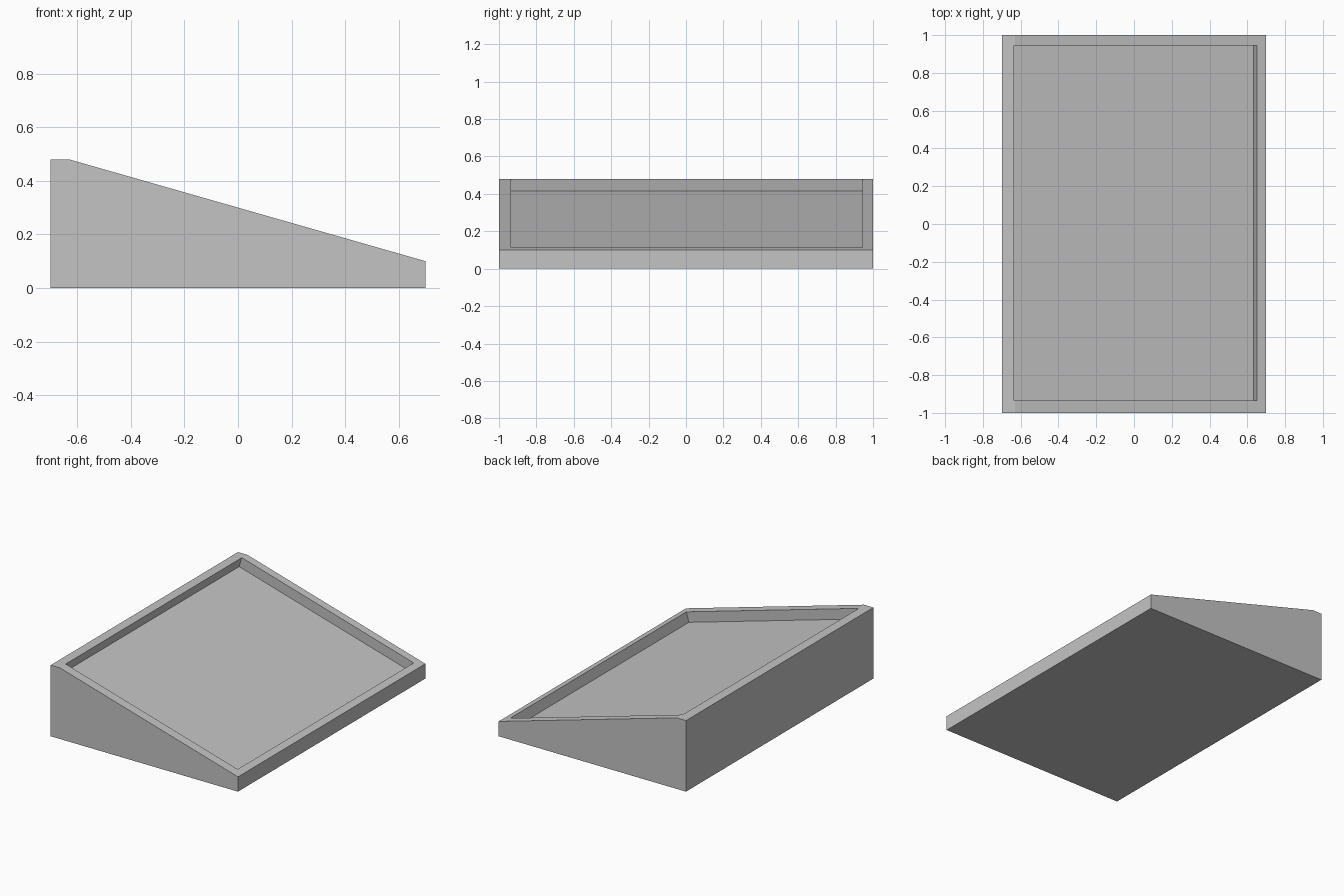
import bpy
import bmesh
from mathutils import Vector

if "Cube" in bpy.data.objects:
    bpy.data.objects.remove(bpy.data.objects["Cube"], do_unlink=True)

grey = bpy.data.materials.new("plain grey")
grey.use_nodes = True
grey.diffuse_color = (0.55, 0.55, 0.55, 1)
grey.node_tree.nodes["Principled BSDF"].inputs["Base Color"].default_value = grey.diffuse_color


def prism(name, profile, y_front, y_back):
    """Extrude an x-z profile along y."""
    bm = bmesh.new()
    face = bm.faces.new([bm.verts.new((x, y_front, z)) for x, z in profile])
    moved = bmesh.ops.extrude_face_region(bm, geom=[face])["geom"]
    bmesh.ops.translate(bm, vec=(0, y_back - y_front, 0),
                        verts=[v for v in moved if isinstance(v, bmesh.types.BMVert)])
    bmesh.ops.recalc_face_normals(bm, faces=bm.faces)
    mesh = bpy.data.meshes.new(name)
    bm.to_mesh(mesh)
    bm.free()
    mesh.materials.append(grey)
    obj = bpy.data.objects.new(name, mesh)
    bpy.context.collection.objects.link(obj)
    return obj


# Wedge body with a narrow level ledge along its tall side
body = prism("sloped_tray",
             [(-0.7, 0), (0.7, 0), (0.7, 0.1), (-0.63, 0.48), (-0.7, 0.48)], -1, 1)

# Recess cut square to the slope, with its floor parallel to it
low = Vector((0.633, 0.048))
high = Vector((-0.653, 0.415))
along = (high - low).normalized()
up = Vector((-along.y, along.x))
if up.y < 0:
    up.negate()
rise = up * 0.3
cutter = prism("recess_cutter", [low, low + rise, high + rise, high], -0.935, 0.945)
cutter.hide_render = True

cut = body.modifiers.new("recess", 'BOOLEAN')
cut.operation = 'DIFFERENCE'
cut.solver = 'EXACT'
cut.object = cutter

# Bake the cut and drop the cutter
bpy.context.view_layer.update()
evaluated = body.evaluated_get(bpy.context.evaluated_depsgraph_get())
baked = bpy.data.meshes.new_from_object(evaluated)
body.modifiers.clear()
body.data = baked
bpy.data.objects.remove(cutter, do_unlink=True)
